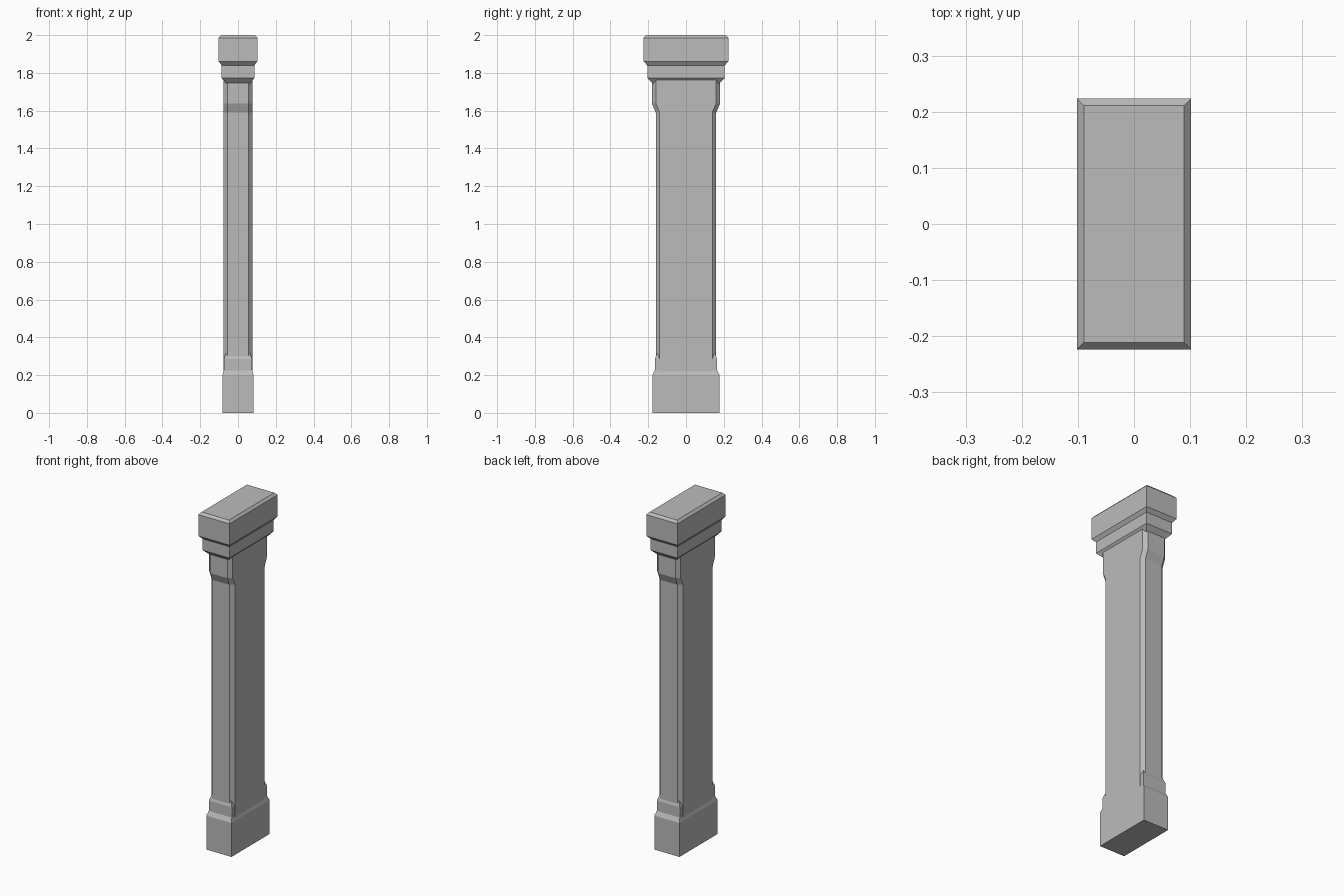
import bpy
import bmesh

old = bpy.data.objects.get("Cube")
if old:
    bpy.data.objects.remove(old, do_unlink=True)

stone = bpy.data.materials.new("grey_stone")
stone.use_nodes = True
grey = (0.5, 0.5, 0.5, 1)
stone.diffuse_color = grey
stone.node_tree.nodes["Principled BSDF"].inputs["Base Color"].default_value = grey


def outline(hx, hy, cut):
    """Rectangle of half sizes hx, hy, with its corners cut off if cut > 0."""
    if not cut:
        return [(hx, -hy), (hx, hy), (-hx, hy), (-hx, -hy)]
    quarter = [(hx - cut, hy), (hx, hy - cut)]
    pts = []
    for sx, sy in ((1, -1), (1, 1), (-1, 1), (-1, -1)):
        corner = [(sx * x, sy * y) for x, y in quarter]
        pts += corner if sx * sy < 0 else corner[::-1]
    return pts


def stack(name, levels, cut=0):
    """Loft outlines through (half x, half y, z) levels and cap both ends."""
    bm = bmesh.new()
    rings = [[bm.verts.new((x, y, z)) for x, y in outline(hx, hy, cut)]
             for hx, hy, z in levels]
    for low, high in zip(rings, rings[1:]):
        n = len(low)
        for i in range(n):
            j = (i + 1) % n
            bm.faces.new((low[i], low[j], high[j], high[i]))
    bm.faces.new(rings[0][::-1])
    bm.faces.new(rings[-1])
    bmesh.ops.recalc_face_normals(bm, faces=bm.faces)
    mesh = bpy.data.meshes.new(name)
    bm.to_mesh(mesh)
    bm.free()
    mesh.materials.append(stone)
    obj = bpy.data.objects.new(name, mesh)
    bpy.context.collection.objects.link(obj)
    return obj


# Plinth with a sloped step and bevelled collar
stack("base", [(0.082, 0.178, 0), (0.082, 0.178, 0.2), (0.075, 0.165, 0.225),
               (0.075, 0.165, 0.285), (0.065, 0.155, 0.315)])

# Chamfered shaft that flares front and back near the top
stack("shaft", [(0.077, 0.16, 0.1), (0.077, 0.16, 1.59),
                (0.077, 0.18, 1.637), (0.077, 0.18, 1.8)], cut=0.021)

# Stepped capital with a bevelled top
stack("capital", [(0.055, 0.168, 1.735), (0.087, 0.205, 1.773),
                  (0.087, 0.205, 1.84), (0.102, 0.224, 1.86),
                  (0.102, 0.224, 1.986), (0.089, 0.211, 2)])
